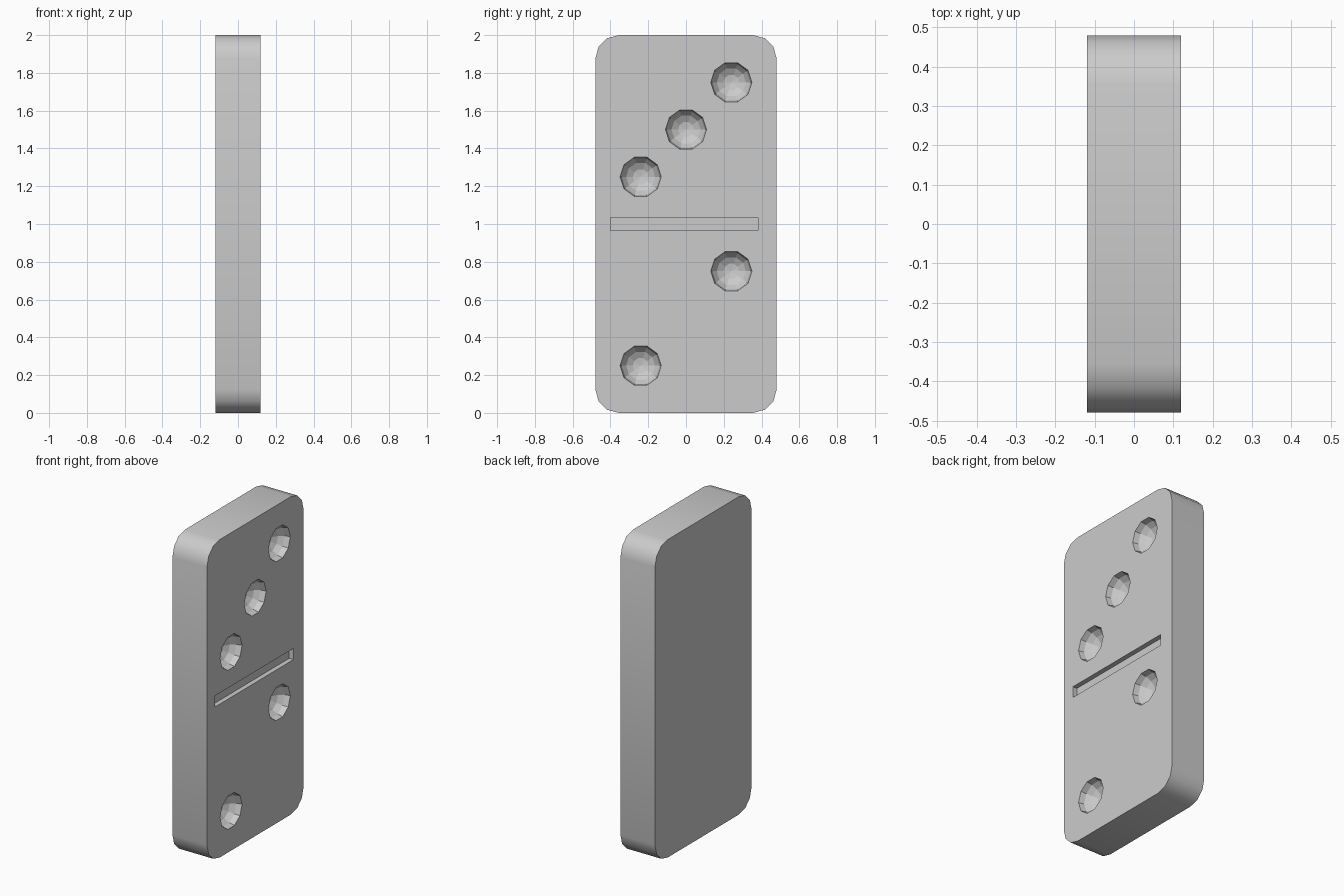
import bpy, bmesh
from math import sin, cos, pi
from mathutils import Matrix

if "Cube" in bpy.data.objects:
    bpy.data.objects.remove(bpy.data.objects["Cube"])

HALF_T, HALF_W, HEIGHT, RADIUS = 0.12, 0.48, 2.0, 0.125
PIPS = [(0.24, 1.75), (0, 1.5), (-0.24, 1.25), (0.24, 0.75), (-0.24, 0.25)]


def make_object(name, bm):
    bmesh.ops.recalc_face_normals(bm, faces=bm.faces)
    mesh = bpy.data.meshes.new(name)
    bm.to_mesh(mesh)
    bm.free()
    obj = bpy.data.objects.new(name, mesh)
    bpy.context.collection.objects.link(obj)
    return obj


# Tile body: rounded rectangle, three segments per corner, extruded in x
bm = bmesh.new()
corners = [(1, 1), (-1, 1), (-1, -1), (1, -1)]
outline = []
for i, (sy, sz) in enumerate(corners):
    cy = sy * (HALF_W - RADIUS)
    cz = HEIGHT / 2 + sz * (HEIGHT / 2 - RADIUS)
    for k in range(4):
        a = i * pi / 2 + k * pi / 6
        outline.append(bm.verts.new((-HALF_T, cy + RADIUS * cos(a), cz + RADIUS * sin(a))))
back = bm.faces.new(outline)
ext = bmesh.ops.extrude_face_region(bm, geom=[back], use_keep_orig=True)
moved = [g for g in ext["geom"] if isinstance(g, bmesh.types.BMVert)]
bmesh.ops.translate(bm, verts=moved, vec=(2 * HALF_T, 0, 0))
for f in bm.faces:
    f.smooth = len(f.verts) == 4
tile = make_object("domino_tile", bm)


# Cutter: ten-sided bowls for the pips plus a bar for the dividing groove
def add_bowl(bm, y, z, radius=0.109, depth=0.09, sides=10):
    profile = [(0.05, radius)]
    profile += [(-depth * sin(k * pi / 8), radius * cos(k * pi / 8)) for k in range(4)]
    rings = []
    for dx, r in profile:
        rings.append([bm.verts.new((HALF_T + dx, y + r * cos(2 * pi * s / sides),
                                    z + r * sin(2 * pi * s / sides))) for s in range(sides)])
    pole = bm.verts.new((HALF_T - depth, y, z))
    bm.faces.new(rings[0])
    for a, b in zip(rings, rings[1:]):
        for s in range(sides):
            t = (s + 1) % sides
            bm.faces.new((a[s], a[t], b[t], b[s]))
    for s in range(sides):
        bm.faces.new((rings[-1][s], rings[-1][(s + 1) % sides], pole))


bm = bmesh.new()
for y, z in PIPS:
    add_bowl(bm, y, z)
bmesh.ops.create_cube(bm, size=1, matrix=Matrix.Translation((HALF_T, -0.01, 1.0))
                      @ Matrix.Diagonal((0.06, 0.78, 0.07, 1)))
cutter = make_object("pip_and_groove_cutter", bm)
cutter.hide_render = True

# Carve the face, then drop the cutter
mod = tile.modifiers.new("carve", "BOOLEAN")
mod.operation, mod.solver, mod.object = "DIFFERENCE", "EXACT", cutter
bpy.context.view_layer.objects.active = tile
tile.select_set(True)
bpy.ops.object.modifier_apply(modifier=mod.name)
bpy.data.objects.remove(cutter)
